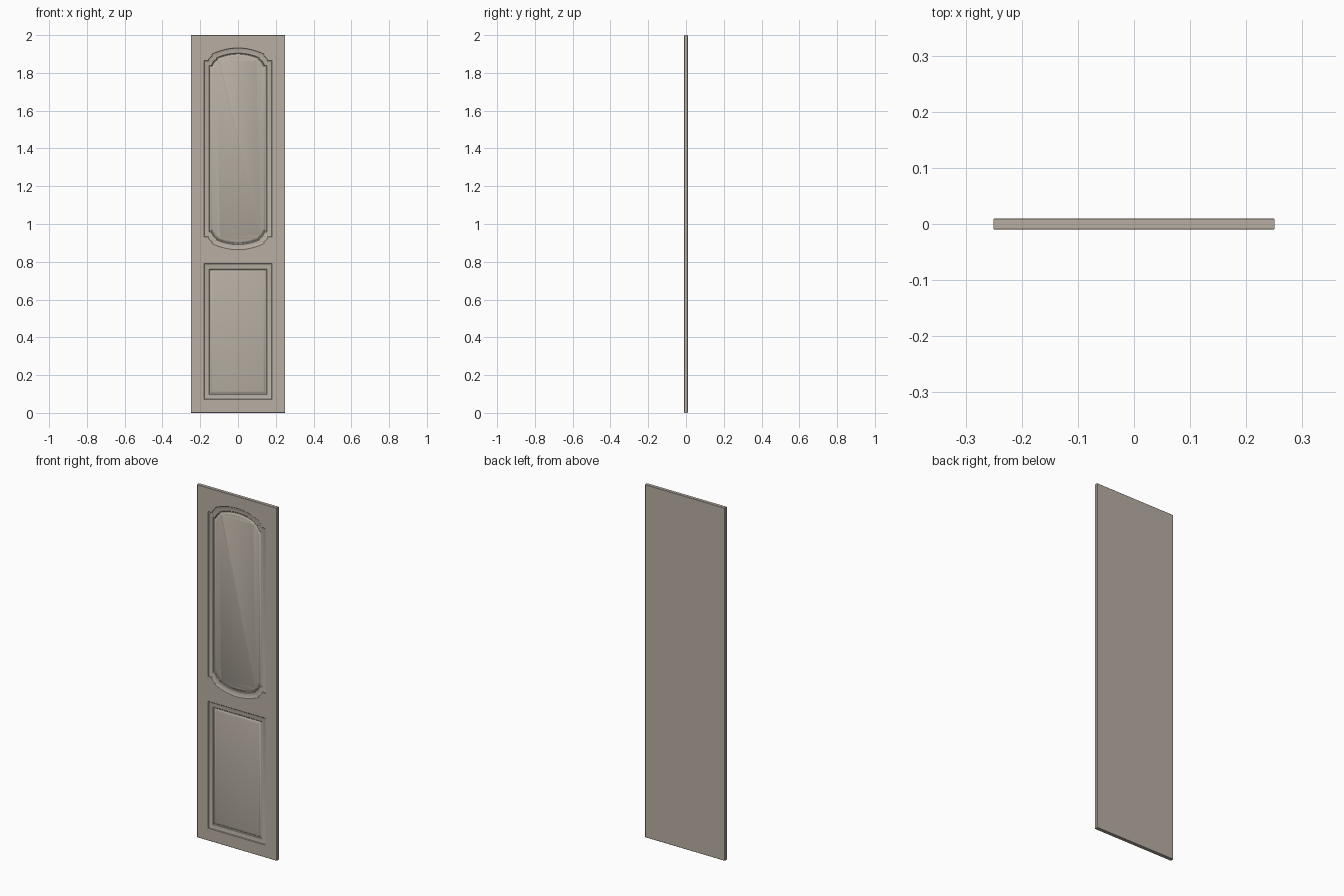
import bpy, bmesh
from math import radians
from mathutils import Vector

if "Cube" in bpy.data.objects:
    bpy.data.objects.remove(bpy.data.objects["Cube"])

W, H, T = 0.25, 2.0, 0.01          # half width, height, half thickness
C = 0.0015                         # eased outer edge
# moulding cross-section: (inset from outline, depth below the front face)
PROFILE = [(0, 0), (0.003, 0.003), (0.009, 0.0045), (0.015, 0.006), (0.027, 0.006),
           (0.030, 0.009), (0.034, 0.009), (0.039, 0.005), (0.046, 0.003)]


def rect(x, z0, z1):
    return [Vector(p) for p in ((-x, z0), (x, z0), (x, z1), (-x, z1))]


def arched(x, zc, shoulder, crown):
    # quarter outline: shoulder, hollow notch, shallow arch; then mirrored twice
    s, top = shoulder - zc, crown - zc
    q = [(x, s), (x - 0.022, s), (x - 0.027, s + 0.010),
         (x - 0.034, s + 0.018), (x - 0.041, s + 0.023), (x - 0.043, s + 0.034)]
    xa, za = q[-1]
    n = 8
    q += [(xa * (1 - i / n), top - (top - za) * (1 - i / n) ** 2) for i in range(1, n + 1)]
    upper = q + [(-a, b) for a, b in reversed(q[:-1])]
    lower = [(-a, -b) for a, b in upper]
    return [Vector((a, zc + b)) for a, b in upper + lower]


def inset(pts, d):
    # mitred inward offset of a counter-clockwise outline
    out = []
    for i, p in enumerate(pts):
        e0 = (p - pts[i - 1]).normalized()
        e1 = (pts[(i + 1) % len(pts)] - p).normalized()
        n0, n1 = Vector((-e0.y, e0.x)), Vector((-e1.y, e1.x))
        out.append(p + (n0 + n1) * (d / (1 + n0.dot(n1))))
    return out


bm = bmesh.new()


def ring(pts, y):
    return [bm.verts.new((p.x, y, p.y)) for p in pts]


def bridge(a, b):
    for i in range(len(a)):
        j = (i + 1) % len(a)
        bm.faces.new((a[i], a[j], b[j], b[i]))


def loop_edges(r):
    return [bm.edges.get((r[i - 1], r[i])) for i in range(len(r))]


# slab: back, sides and eased edges
full = rect(W, 0, H)
slab = [ring(inset(full, d), y) for d, y in ((C, T), (0, T - C), (0, C - T), (C, -T))]
for a, b in zip(slab, slab[1:]):
    bridge(a, b)
bm.faces.new(slab[0])
front = loop_edges(slab[-1])

# two recessed mouldings with raised fields
for outline in (arched(0.18, 1.398, 1.866, 1.932), rect(0.18, 0.07, 0.79)):
    rings = [ring(inset(outline, d), -T + depth) for d, depth in PROFILE]
    for a, b in zip(rings, rings[1:]):
        bridge(a, b)
    bm.faces.new(rings[-1])
    front += loop_edges(rings[0])

# flat front face around both panels
bmesh.ops.triangle_fill(bm, use_beauty=True, use_dissolve=False,
                        edges=front, normal=(0, -1, 0))
bmesh.ops.recalc_face_normals(bm, faces=bm.faces)

mesh = bpy.data.meshes.new("door_panel")
bm.to_mesh(mesh)
bm.free()
door = bpy.data.objects.new("door_panel", mesh)
bpy.context.collection.objects.link(door)

mat = bpy.data.materials.new("taupe_paint")
mat.diffuse_color = (0.48, 0.43, 0.37, 1)
mat.use_nodes = True
mat.node_tree.nodes["Principled BSDF"].inputs["Base Color"].default_value = mat.diffuse_color
mesh.materials.append(mat)

bpy.context.view_layer.objects.active = door
door.select_set(True)
bpy.ops.object.shade_smooth_by_angle(angle=radians(25))
